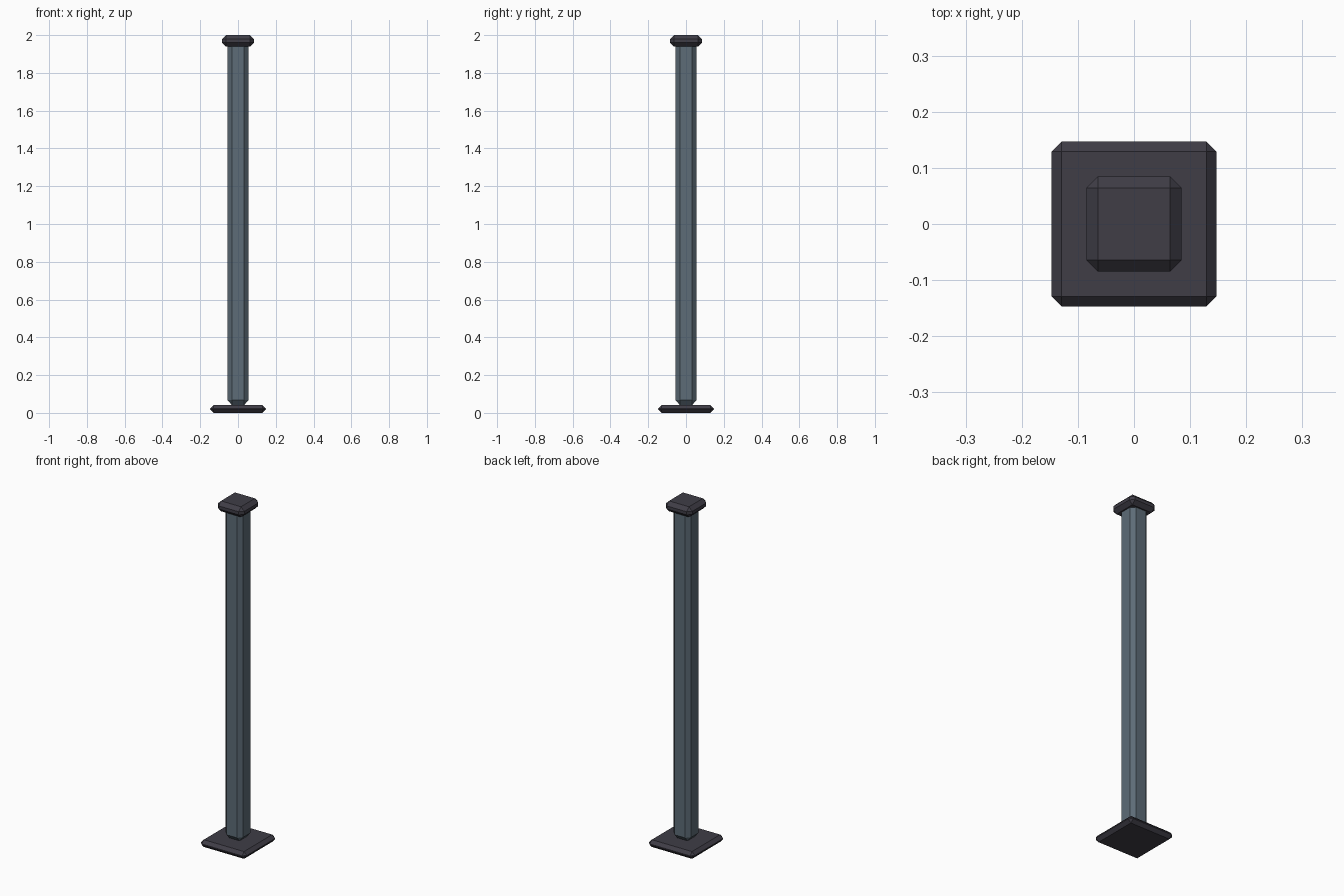
import bpy, bmesh

if "Cube" in bpy.data.objects:
    bpy.data.objects.remove(bpy.data.objects["Cube"])


def material(name, rgb):
    m = bpy.data.materials.new(name)
    m.diffuse_color = (*rgb, 1.0)
    m.use_nodes = True
    m.node_tree.nodes["Principled BSDF"].inputs["Base Color"].default_value = m.diffuse_color
    return m


steel = material("blue grey steel", (0.11, 0.15, 0.185))
dark = material("dark grey metal", (0.05, 0.047, 0.062))


def bevelled_box(name, half, z0, z1, bevel, mat):
    """Square box centred on the z axis with every edge chamfered."""
    bm = bmesh.new()
    bmesh.ops.create_cube(bm, size=1.0)
    for v in bm.verts:
        v.co.x *= 2 * half
        v.co.y *= 2 * half
        v.co.z = z0 if v.co.z < 0 else z1
    bmesh.ops.bevel(bm, geom=bm.edges[:], offset=bevel, offset_type='OFFSET',
                    segments=1, profile=0.5, affect='EDGES')
    bmesh.ops.recalc_face_normals(bm, faces=bm.faces[:])
    mesh = bpy.data.meshes.new(name)
    bm.to_mesh(mesh)
    bm.free()
    mesh.materials.append(mat)
    obj = bpy.data.objects.new(name, mesh)
    bpy.context.collection.objects.link(obj)
    return obj


# Foot plate, post and top cap
bevelled_box("base_plate", 0.147, 0.0, 0.042, 0.018, dark)
bevelled_box("post", 0.056, 0.045, 1.967, 0.023, steel)
bevelled_box("top_cap", 0.085, 1.94, 2.0, 0.021, dark)

# Drop the post's lower chamfer onto the plate so there is no gap
for v in bpy.data.objects["post"].data.vertices:
    if v.co.z < 0.05:
        v.co.z = 0.042
